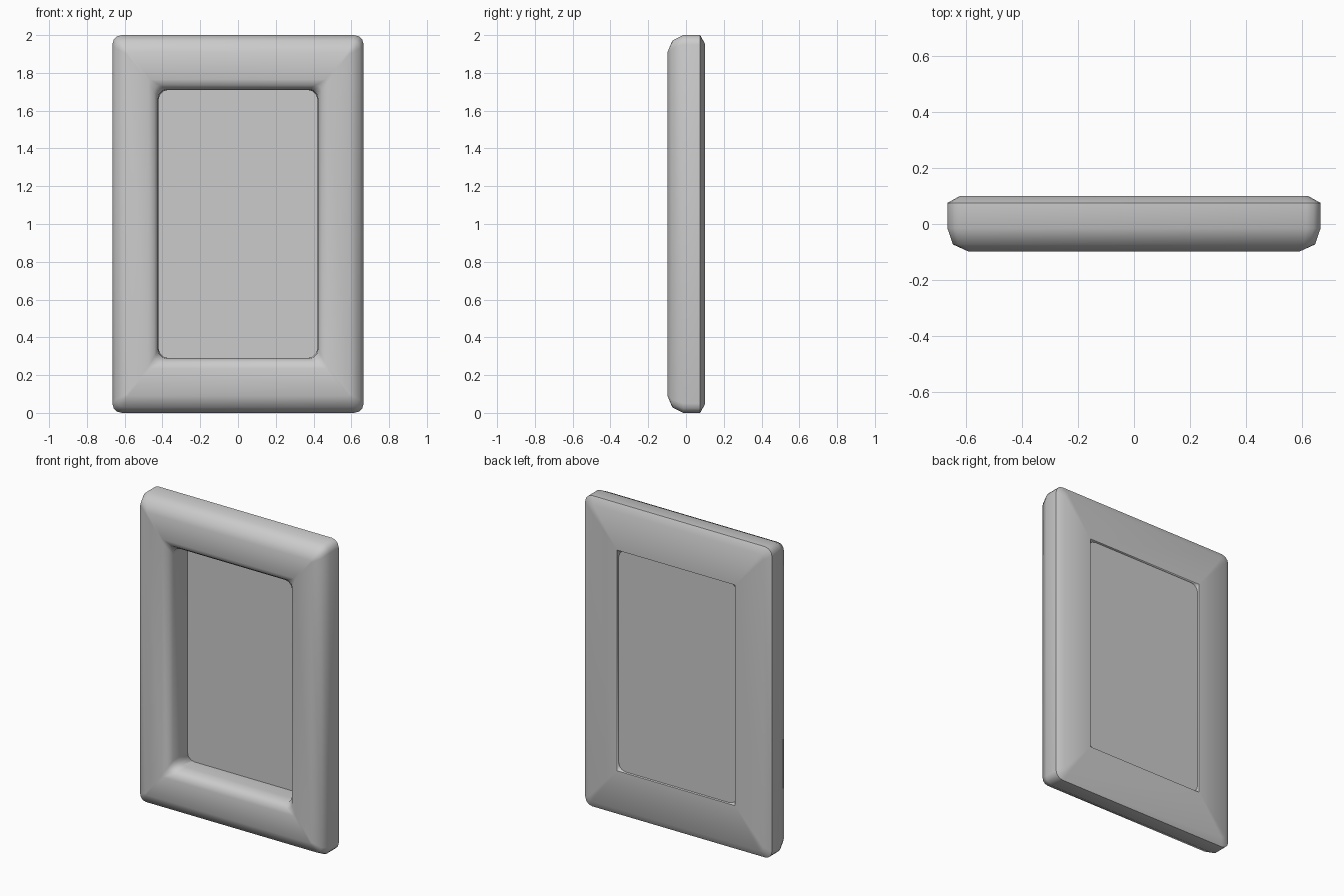
import bpy, bmesh, math

if "Cube" in bpy.data.objects:
    bpy.data.objects.remove(bpy.data.objects["Cube"])

HALF_W, HALF_H, MID_Z = 0.665, 1.0, 1.0
SEGS = 3


def rounded_rect(y, inset_x, inset_z, radius):
    """Closed loop of points around the frame at depth y."""
    w, h = HALF_W - inset_x, HALF_H - inset_z
    pts = []
    for i, (sx, sz) in enumerate([(1, 1), (-1, 1), (-1, -1), (1, -1)]):
        for k in range(SEGS + 1):
            a = math.radians(90 * (i + k / SEGS))
            pts.append((sx * (w - radius) + radius * math.cos(a), y,
                        MID_Z + sz * (h - radius) + radius * math.sin(a)))
    return pts


def finish(name, bm, angle):
    bmesh.ops.remove_doubles(bm, verts=bm.verts, dist=1e-5)
    bmesh.ops.recalc_face_normals(bm, faces=bm.faces)
    mesh = bpy.data.meshes.new(name)
    bm.to_mesh(mesh)
    bm.free()
    ob = bpy.data.objects.new(name, mesh)
    bpy.context.collection.objects.link(ob)
    bpy.ops.object.select_all(action='DESELECT')
    bpy.context.view_layer.objects.active = ob
    ob.select_set(True)
    bpy.ops.object.shade_smooth_by_angle(angle=math.radians(angle))
    return ob


# Frame cross-section: depth, side inset, top/bottom inset, corner radius
profile = [
    (0.100, 0.245, 0.290, 0.0),
    (0.100, 0.045, 0.045, 0.03),
    (0.075, 0.000, 0.000, 0.05),
    (-0.015, 0.000, 0.000, 0.05),
    (-0.073, 0.020, 0.030, 0.04),
    (-0.098, 0.075, 0.090, 0.01),
    (-0.098, 0.190, 0.235, 0.01),
    (-0.085, 0.222, 0.265, 0.03),
    (-0.055, 0.241, 0.286, 0.05),
    (0.000, 0.245, 0.290, 0.05),
    (0.085, 0.245, 0.290, 0.05),
]
bm = bmesh.new()
loops = [[bm.verts.new(p) for p in rounded_rect(*row)] for row in profile]
n = len(loops[0])
for a, b in zip(loops, loops[1:] + loops[:1]):
    for i in range(n):
        j = (i + 1) % n
        bm.faces.new((a[i], a[j], b[j], b[i]))
finish("frame", bm, 60)

# Flat panel set just inside the back of the frame
bm = bmesh.new()
bm.faces.new([bm.verts.new(p) for p in rounded_rect(0.085, 0.245, 0.29, 0.0)[::SEGS + 1]])
finish("panel", bm, 30)
